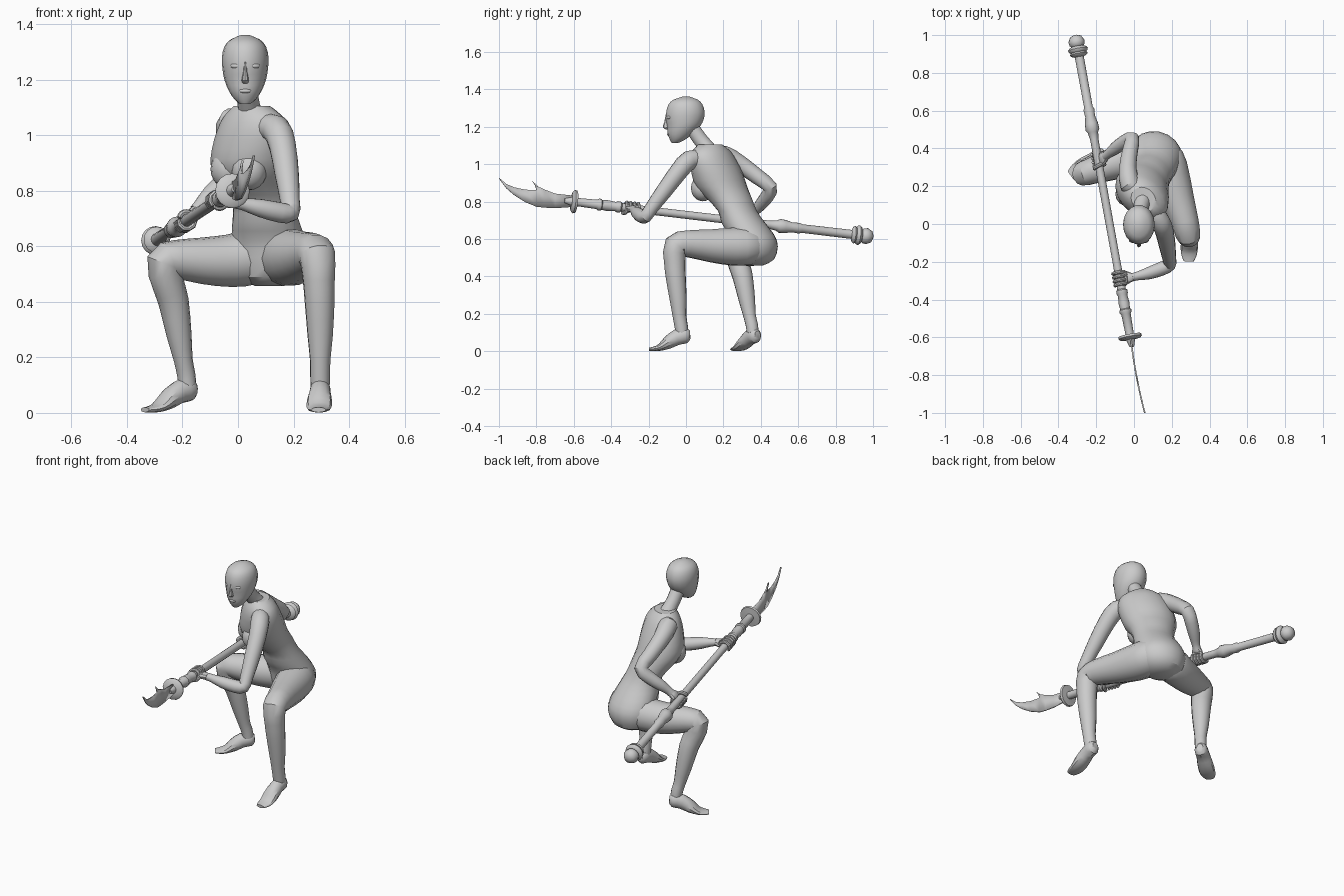
import bpy, bmesh, math
from mathutils import Vector


def finish(name, bm, angle=32):
    bmesh.ops.recalc_face_normals(bm, faces=bm.faces)
    me = bpy.data.meshes.new(name)
    bm.to_mesh(me)
    bm.free()
    ob = bpy.data.objects.new(name, me)
    bpy.context.collection.objects.link(ob)
    bpy.ops.object.select_all(action='DESELECT')
    ob.select_set(True)
    bpy.context.view_layer.objects.active = ob
    bpy.ops.object.shade_smooth_by_angle(angle=math.radians(angle))
    return ob


def refine(st, steps):
    """Catmull-Rom subdivision of all station values."""
    out = []
    for i in range(len(st) - 1):
        p0, p1, p2, p3 = st[max(i - 1, 0)], st[i], st[i + 1], st[min(i + 2, len(st) - 1)]
        for k in range(steps):
            t = k / steps
            out.append([0.5 * (2 * b + (c - a) * t + (2 * a - 5 * b + 4 * c - d) * t * t
                               + (3 * b - a - 3 * c + d) * t ** 3)
                        for a, b, c, d in zip(p0, p1, p2, p3)])
    return out + [st[-1]]


def loft(name, st, side=None, flat=False, steps=2, n=14, angle=32):
    """Stations are (x, y, z, half width, half depth[, yaw]); flat keeps the rings level."""
    st = refine([list(s) for s in st], steps)
    pts = [Vector(s[:3]) for s in st]
    bm = bmesh.new()
    rings = []
    for i, s in enumerate(st):
        if flat:
            t = Vector((0, 0, 1))
            yaw = math.radians(s[5])
            u = Vector((math.cos(yaw), math.sin(yaw), 0))
        else:
            t = Vector()
            for a, b in ((i - 1, i), (i, i + 1)):
                if a >= 0 and b < len(pts):
                    t += (pts[b] - pts[a]).normalized()
            t.normalize()
            u = Vector(side)
            u = (u - t * u.dot(t)).normalized()
        v = t.cross(u)
        rings.append([bm.verts.new(pts[i] + u * s[3] * math.cos(q) + v * s[4] * math.sin(q))
                      for q in (2 * math.pi * j / n for j in range(n))])
    for r0, r1 in zip(rings, rings[1:]):
        for j in range(n):
            k = (j + 1) % n
            bm.faces.new((r0[j], r0[k], r1[k], r1[j]))
    bm.faces.new(rings[0][::-1])
    bm.faces.new(rings[-1])
    return finish(name, bm, angle)


def limb(name, st):
    """Round limb whose ring axis is the normal of its bend."""
    a, b = Vector(st[0][:3]), Vector(st[-1][:3])
    chord = (b - a).normalized()
    off = [(Vector(s[:3]) - a) - chord * (Vector(s[:3]) - a).dot(chord) for s in st]
    bend = max(off, key=lambda o: o.length)
    return loft(name, [s + (s[3],) for s in st], side=bend.cross(chord))


def ball(name, loc, scale, yaw=0):
    bm = bmesh.new()
    bmesh.ops.create_uvsphere(bm, u_segments=14, v_segments=10, radius=1)
    ob = finish(name, bm)
    ob.location, ob.scale, ob.rotation_euler = loc, scale, (0, 0, math.radians(yaw))
    return ob


# Torso twisting from pelvis to shoulders
loft("torso", [
    (.11, .36, .458, .05, .05, -20), (.11, .365, .49, .115, .105, -20),
    (.115, .365, .56, .142, .125, -20), (.11, .35, .62, .136, .122, -22),
    (.10, .305, .69, .122, .115, -26), (.09, .275, .75, .115, .10, -32),
    (.06, .23, .82, .128, .12, -38), (.042, .19, .88, .147, .13, -42),
    (.045, .167, .95, .153, .122, -43), (.053, .145, 1.02, .145, .105, -43),
    (.055, .135, 1.07, .12, .085, -43), (.05, .13, 1.105, .07, .06, -43)],
    flat=True, n=18)
ball("right_breast", (-.037, .155, .878), (.064, .06, .07), -43)
ball("left_breast", (.04, .09, .872), (.066, .062, .07), -43)

# Neck and head
loft("neck", [(.048, .14, 1.04, .06, .055), (.042, .11, 1.09, .043, .043),
              (.034, .07, 1.14, .039, .04), (.03, .03, 1.2, .04, .04)], side=(1, 0, 0))
HX = .026
loft("head", [(HX, y, z, a, b, 0) for z, y, a, b in (
    (1.113, -.06, .018, .016), (1.13, -.046, .039, .04), (1.16, -.032, .059, .066),
    (1.20, -.013, .075, .088), (1.24, -.006, .082, .102), (1.28, -.003, .084, .104),
    (1.32, -.003, .075, .092), (1.345, -.002, .053, .066), (1.361, 0, .016, .02))],
    flat=True, n=18)
loft("nose", [(HX, -.097, 1.265, .006, .012, 0), (HX, -.102, 1.225, .008, .014, 0),
              (HX, -.104, 1.198, .013, .02, 0), (HX, -.094, 1.186, .008, .012, 0)],
     flat=True, n=8)
for s, label in ((-1, "right"), (1, "left")):
    ball(label + "_eye", (HX + s * .037, -.092, 1.25), (.017, .008, .009), s * 22)
ball("lips", (HX, -.093, 1.16), (.022, .009, .008))

# Arms
limb("right_arm", [
    (.02, .17, 1.035, .04), (-.02, .205, 1.045, .054), (-.033, .29, 1.0, .047),
    (-.022, .38, .935, .042), (-.01, .45, .878, .038), (-.05, .435, .83, .037),
    (-.1, .4, .785, .033), (-.135, .372, .75, .024), (-.152, .36, .73, .023)])
limb("left_arm", [
    (.09, .09, 1.03, .045), (.137, .018, 1.022, .052), (.161, -.04, .96, .049),
    (.176, -.115, .86, .044), (.187, -.185, .765, .036), (.188, -.215, .722, .035),
    (.15, -.235, .722, .037), (.08, -.26, .738, .033), (.02, -.275, .752, .023),
    (-.01, -.282, .758, .022)])

# Legs
limb("left_leg", [
    (.13, .39, .56, .06), (.165, .345, .562, .1), (.192, .25, .56, .103),
    (.23, .13, .565, .089), (.27, .01, .575, .073), (.286, -.055, .563, .066),
    (.291, -.06, .48, .058), (.294, -.055, .4, .054), (.296, -.042, .28, .046),
    (.296, -.035, .19, .037), (.296, -.025, .13, .036), (.296, -.02, .09, .034)])
limb("right_leg", [
    (.1, .37, .565, .07), (.05, .365, .56, .098), (-.03, .345, .548, .095),
    (-.13, .312, .548, .084), (-.225, .28, .553, .07), (-.266, .268, .54, .065),
    (-.25, .285, .46, .058), (-.232, .303, .4, .055), (-.212, .325, .28, .045),
    (-.197, .34, .19, .034), (-.187, .352, .14, .033), (-.182, .357, .1, .032)])


# Feet on the balls of the toes
def foot(name, heel, toe):
    h, t = Vector(heel), Vector(toe)
    d = (t - h).normalized()
    prof = ((0, .088, .018, .022), (.02, .086, .036, .042), (.07, .075, .038, .042),
            (.12, .045, .045, .034), (.16, .021, .045, .019), (.195, .013, .038, .012),
            (.22, .011, .026, .009))
    loft(name, [(h.x + d.x * s, h.y + d.y * s, z, a, b) for s, z, a, b in prof],
         side=(-d.y, d.x, 0), n=12)


foot("left_foot", (.298, .022), (.29, -.2))
foot("right_foot", (-.155, .383), (-.345, .25))


# Polearm shaft turned along a slanted axis, addressed by its y coordinate
def on_pole(y):
    f = (.97 - y) / 1.57
    return Vector((-.305 + .285 * f, y, .615 + .185 * f))


AXIS = (on_pole(-1) - on_pole(1)).normalized()
shaft = [(1.0, .01), (.992, .03), (.968, .043), (.948, .04), (.94, .033), (.935, .045),
         (.925, .053), (.914, .05), (.908, .042), (.9, .048), (.892, .042), (.884, .024),
         (.62, .023), (.605, .029), (.57, .026), (.53, .035), (.50, .037), (.485, .028),
         (.45, .022), (-.2, .021), (-.345, .023), (-.352, .03), (-.368, .03),
         (-.378, .025), (-.42, .029), (-.45, .026), (-.455, .032), (-.468, .032),
         (-.478, .025), (-.585, .022), (-.588, .06), (-.6, .063), (-.608, .055),
         (-.612, .024), (-.65, .012)]
loft("polearm_shaft", [(*on_pole(y), r, r) for y, r in shaft],
     side=(1, 0, 0), steps=1, n=16, angle=40)

# Curved blade with a barb on its back, built as a strip of (y, low z, high z)
strip = [(-.60, .772, .832), (-.70, .765, .843), (-.757, .768, .865), (-.80, .773, .862),
         (-.86, .798, .864), (-.92, .836, .877), (-.96, .871, .894), (-1.0, .924, .927)]
barb = [(-.757, .865), (-.79, .88), (-.822, .91), (-.806, .885), (-.80, .862)]
bm = bmesh.new()


def on_blade(y, z):
    t = (-.6 - y) / .4
    return bm.verts.new((-.018 + .045 * t + .03 * t * t, y, z))


cols = [(on_blade(y, a), on_blade(y, b)) for y, a, b in strip]
for (a, b), (c, d) in zip(cols, cols[1:]):
    bm.faces.new((a, c, d, b))
tri = bm.faces.new([on_blade(*p) for p in barb])
bmesh.ops.triangulate(bm, faces=[tri])
bmesh.ops.remove_doubles(bm, verts=bm.verts, dist=.0005)
blade = finish("blade", bm)
mod = blade.modifiers.new("thickness", 'SOLIDIFY')
mod.thickness, mod.offset = .008, 0


# Hands gripping the shaft
def hand(name, y, wrist, turn):
    p, w = on_pole(y), Vector(wrist)
    e1 = w - p
    e1 = (e1 - AXIS * e1.dot(AXIS)).normalized()
    e2 = AXIS.cross(e1) * turn
    loft(name + "_palm", [(*w, .022, .02), (*(w.lerp(p + e1 * .033, .5)), .03, .021),
                          (*(p + e1 * .033), .038, .018),
                          (*(p + e1 * .026 + e2 * .018), .036, .012)], side=AXIS, n=10)

    def digit(label, off, a0, a1, r, slide=0):
        st = []
        for k in range(7):
            q = math.radians(a0 + (a1 - a0) * k / 6)
            c = p + AXIS * (off + slide * k / 6) + (e1 * math.cos(q) + e2 * math.sin(q)) * .03
            rr = r * (.7 if k == 6 else 1)
            st.append((*c, rr, rr))
        loft(name + label, st, side=AXIS, steps=1, n=8)

    for i in range(4):
        digit("_finger_%d" % (i + 1), -.032 + .021 * i, 10, 230, .0098)
    digit("_thumb", .026, -5, -120, .011, .02)


hand("left_hand", -.29, (-.008, -.282, .758), 1)
hand("right_hand", .34, (-.148, .362, .733), -1)
